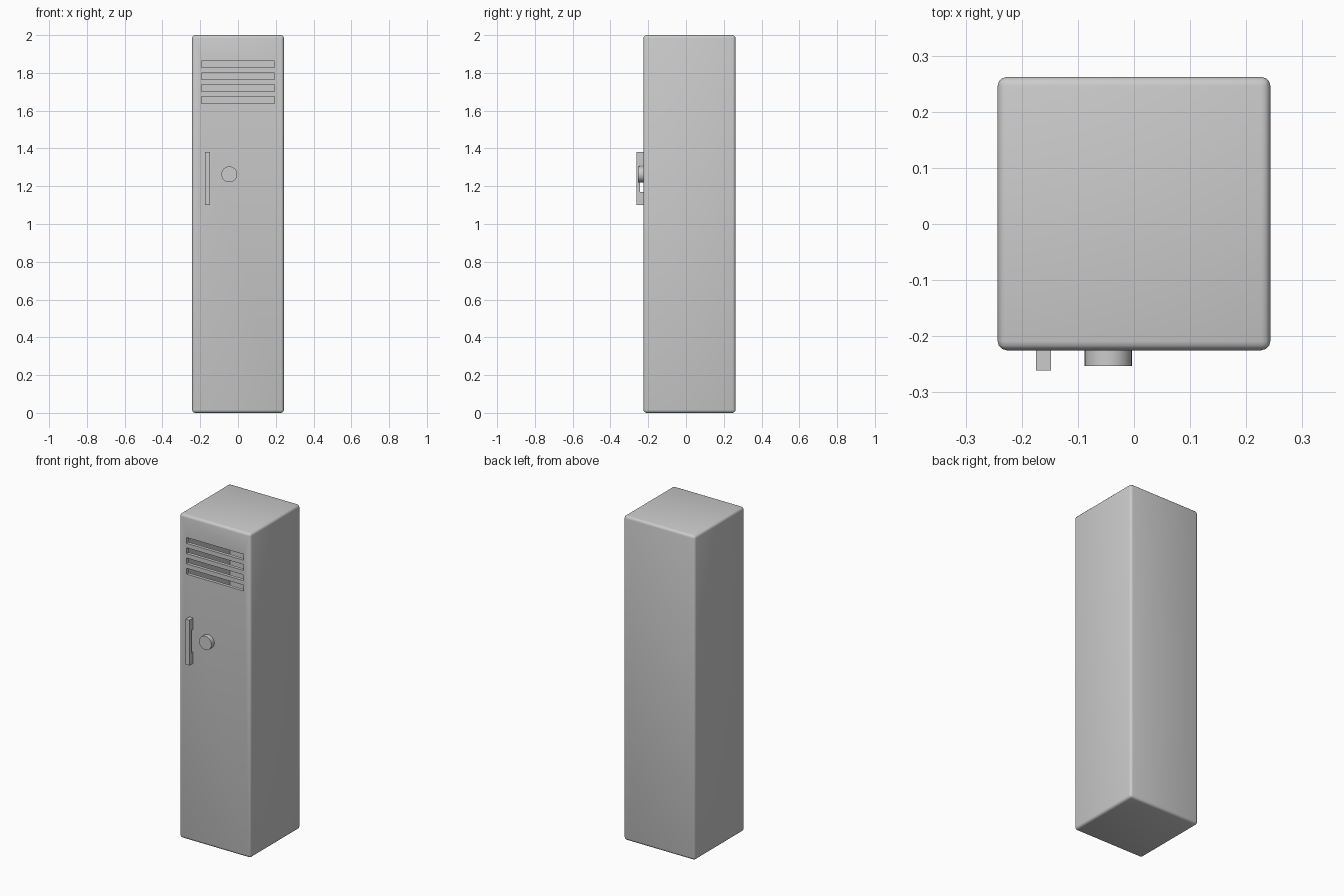
import bpy, bmesh, math
from mathutils import Matrix

if "Cube" in bpy.data.objects:
    bpy.data.objects.remove(bpy.data.objects["Cube"])


def box(name, x, y, z, bevel=0.0):
    """Box from (min, max) ranges on each axis, with optional rounded edges."""
    bm = bmesh.new()
    bmesh.ops.create_cube(bm, size=1)
    for v in bm.verts:
        v.co = [r[0] if c < 0 else r[1] for c, r in zip(v.co, (x, y, z))]
    if bevel:
        bmesh.ops.bevel(bm, geom=bm.edges[:], offset=bevel, segments=3,
                        profile=0.5, affect='EDGES')
    return finish(name, bm)


def finish(name, bm):
    mesh = bpy.data.meshes.new(name)
    bm.to_mesh(mesh)
    bm.free()
    obj = bpy.data.objects.new(name, mesh)
    bpy.context.collection.objects.link(obj)
    return obj


def smooth(obj):
    bpy.ops.object.select_all(action='DESELECT')
    obj.select_set(True)
    bpy.context.view_layer.objects.active = obj
    bpy.ops.object.shade_smooth_by_angle(angle=math.radians(35))


def cut(target, cutter):
    mod = target.modifiers.new(cutter.name, 'BOOLEAN')
    mod.operation = 'DIFFERENCE'
    mod.solver = 'EXACT'
    mod.object = cutter
    cutter.hide_render = True
    cutter.hide_set(True)


FRONT, BACK, HALF, WALL = -0.225, 0.262, 0.243, 0.02

# Hollow cabinet body with rounded edges
body = box("locker_body", (-HALF, HALF), (FRONT, BACK), (0, 2), bevel=0.016)
smooth(body)
cut(body, box("cavity_cutter", (-HALF + WALL, HALF - WALL),
              (FRONT + WALL, BACK - WALL), (WALL, 2 - WALL)))

# Four ventilation slots through the front panel
for i in range(4):
    z = 1.846 - i * 0.0633
    cut(body, box(f"slot_cutter_{i + 1}", (-0.194, 0.194),
                  (FRONT - 0.05, FRONT + 0.05), (z - 0.018, z + 0.018)))

# Pull handle: grip bar on two mounts
hx = (-0.175, -0.148)
box("handle_grip", hx, (-0.261, -0.244), (1.10, 1.38))
for name, z in (("lower", (1.10, 1.17)), ("upper", (1.31, 1.38))):
    box(f"handle_mount_{name}", hx, (-0.245, FRONT + 0.005), z)

# Round lock knob
bm = bmesh.new()
bmesh.ops.create_cone(bm, cap_ends=True, segments=32, radius1=0.042,
                      radius2=0.042, depth=0.035)
bm.transform(Matrix.Translation((-0.046, -0.2355, 1.263))
             @ Matrix.Rotation(math.radians(90), 4, 'X'))
smooth(finish("lock_knob", bm))
